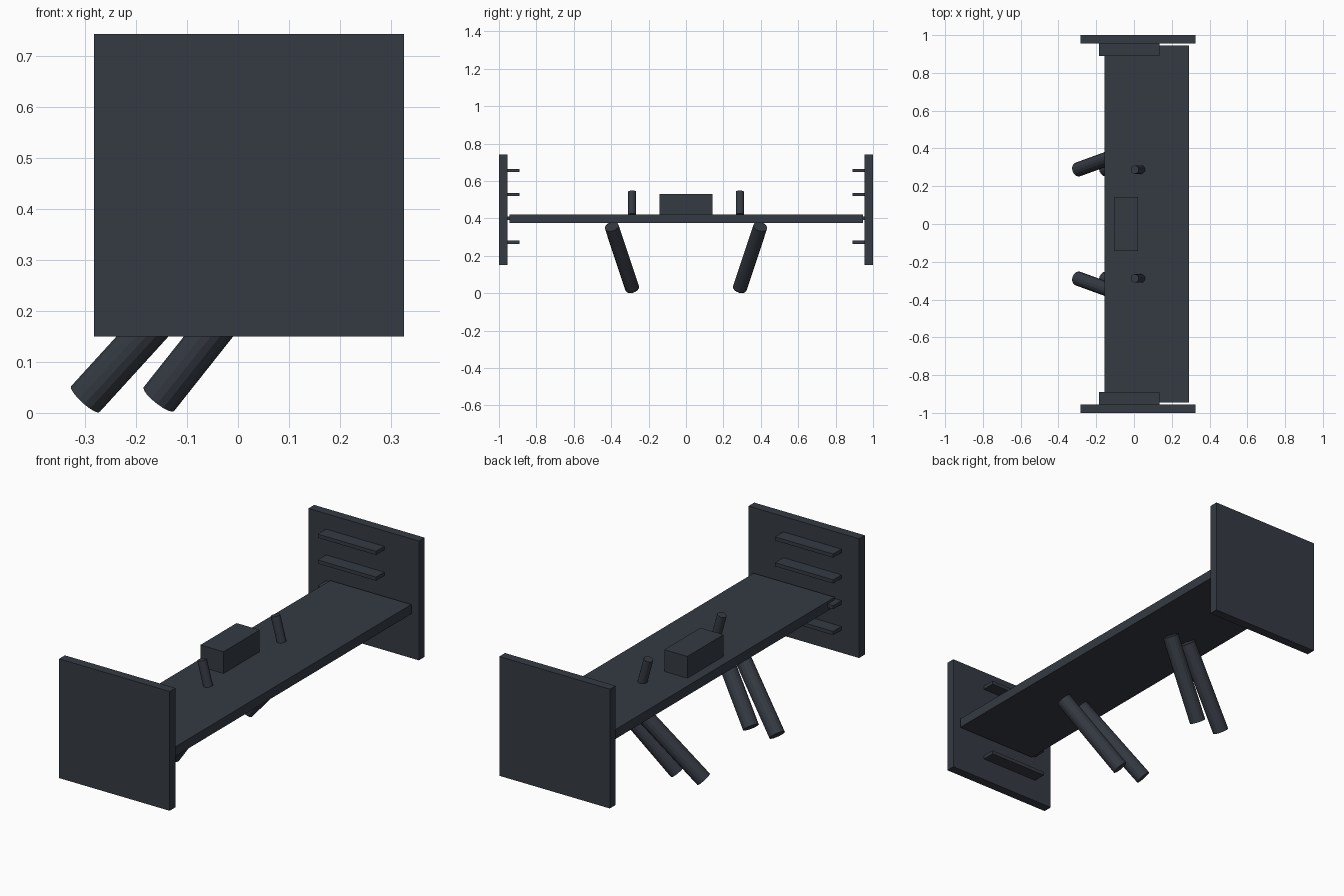
import bpy
from mathutils import Vector

if "Cube" in bpy.data.objects:
    bpy.data.objects.remove(bpy.data.objects["Cube"])

slate = bpy.data.materials.new("dark_slate")
slate.diffuse_color = (0.035, 0.042, 0.055, 1)
slate.use_nodes = True
slate.node_tree.nodes["Principled BSDF"].inputs["Base Color"].default_value = slate.diffuse_color


def finish(ob, name):
    ob.name = name
    ob.data.materials.append(slate)
    return ob


def box(name, lo, hi):
    lo, hi = Vector(lo), Vector(hi)
    bpy.ops.mesh.primitive_cube_add(size=1, location=(lo + hi) / 2)
    ob = bpy.context.object
    ob.scale = hi - lo
    bpy.ops.object.transform_apply(location=False, rotation=False, scale=True)
    return finish(ob, name)


def rod(name, a, b, radius, sides=16):
    a, b = Vector(a), Vector(b)
    bpy.ops.mesh.primitive_cylinder_add(
        vertices=sides, radius=radius, depth=(b - a).length, location=(a + b) / 2,
        rotation=(b - a).to_track_quat('Z', 'Y').to_euler())
    return finish(bpy.context.object, name)


# Central deck and raised block
box("deck", (-0.155, -0.945, 0.375), (0.29, 0.945, 0.422))
box("centre_block", (-0.107, -0.142, 0.42), (0.02, 0.142, 0.53))

for side, s in (("front", -1), ("back", 1)):
    # Square end panel
    box(f"{side}_end_panel", (-0.282, min(s * 0.955, s), 0.15),
        (0.325, max(s * 0.955, s), 0.742))

    # Slats on the inner face of the panel
    for i, z in enumerate((0.272, 0.4, 0.528, 0.656)):
        y0, y1 = sorted((s * 0.89, s * 0.957))
        box(f"{side}_slat_{i + 1}", (-0.185, y0, z - 0.009), (0.135, y1, z + 0.009))

    # Leaning peg on the deck
    rod(f"{side}_peg", (0.038, s * 0.288, 0.42), (0.004, s * 0.288, 0.543), 0.022)

    # Pair of slanted legs
    rod(f"{side}_outer_leg", (-0.299, s * 0.288, 0.027), (0.0, s * 0.397, 0.355), 0.038)
    rod(f"{side}_inner_leg", (-0.155, s * 0.288, 0.027), (0.105, s * 0.397, 0.355), 0.038)
